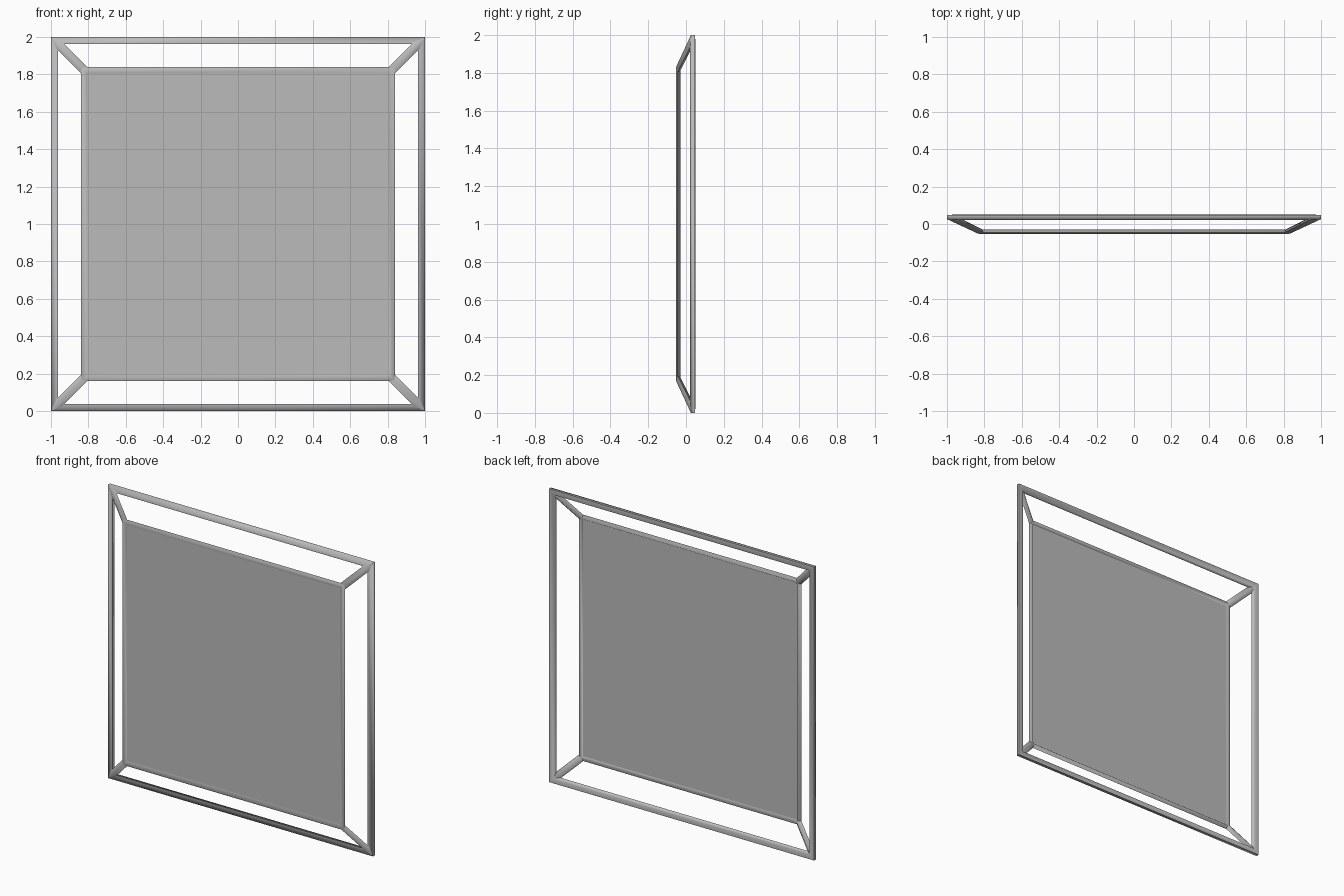
import bpy
import math

cube = bpy.data.objects.get("Cube")
if cube:
    bpy.data.objects.remove(cube, do_unlink=True)

grey = bpy.data.materials.new("light_grey")
colour = (0.5, 0.5, 0.5, 1)
grey.diffuse_color = colour
grey.use_nodes = True
grey.node_tree.nodes["Principled BSDF"].inputs["Base Color"].default_value = colour

CORNERS = [(1, 1), (-1, 1), (-1, -1), (1, -1)]


def add_object(name, verts, faces, smooth_angle):
    mesh = bpy.data.meshes.new(name)
    mesh.from_pydata([(x, y, z + 1) for x, y, z in verts], [], faces)
    mesh.materials.append(grey)
    obj = bpy.data.objects.new(name, mesh)
    bpy.context.collection.objects.link(obj)
    bpy.ops.object.select_all(action='DESELECT')
    obj.select_set(True)
    bpy.context.view_layer.objects.active = obj
    bpy.ops.object.mode_set(mode='EDIT')
    bpy.ops.mesh.select_all(action='SELECT')
    bpy.ops.mesh.normals_make_consistent(inside=False)
    bpy.ops.object.mode_set(mode='OBJECT')
    bpy.ops.object.shade_smooth_by_angle(angle=math.radians(smooth_angle))
    return obj


def bridge(a, b, n):
    """Quads joining two rings of n vertices."""
    return [(a + i, a + (i + 1) % n, b + (i + 1) % n, b + i) for i in range(n)]


def square_frame(name, profile, smooth_angle):
    """Sweep a (radius, depth) profile round a mitred square."""
    n = len(profile)
    verts = [(sx * r, y, sz * r) for sx, sz in CORNERS for r, y in profile]
    faces = []
    for k in range(4):
        faces += bridge(k * n, (k + 1) % 4 * n, n)
    return add_object(name, verts, faces, smooth_angle)


# Large rear frame and smaller front frame
square_frame("rear_frame", [(1, .047), (1, .026), (.962, .021), (.968, .05)], 84)
square_frame("front_frame", [(.84, -.045), (.828, -.053), (.805, -.045), (.818, -.03)], 89)


def hip_ring(crest, crest_y, side, side_y, back, back_y):
    gap = .034
    return [(crest, crest_y, crest), (side, side_y, side - gap),
            (back, back_y, back), (side - gap, side_y, side)]


# Diagonal struts joining the frame corners
front_ring = hip_ring(.835, -.051, .84, -.043, .81, -.03)
rear_ring = hip_ring(1, .026, .996, .034, .96, .045)
for (sx, sz), place in zip(CORNERS, ("upper_left", "upper_right", "lower_right", "lower_left")):
    verts = [(x * sx, y, z * sz) for x, y, z in front_ring + rear_ring]
    faces = bridge(0, 4, 4) + [(3, 2, 1, 0), (4, 5, 6, 7)]
    add_object(place + "_strut", verts, faces, 80)

# Flat panel filling the front frame
panel = [(sx * .815, -.043, sz * .815) for sx, sz in CORNERS]
add_object("panel", panel, [(0, 1, 2, 3)], 30)
